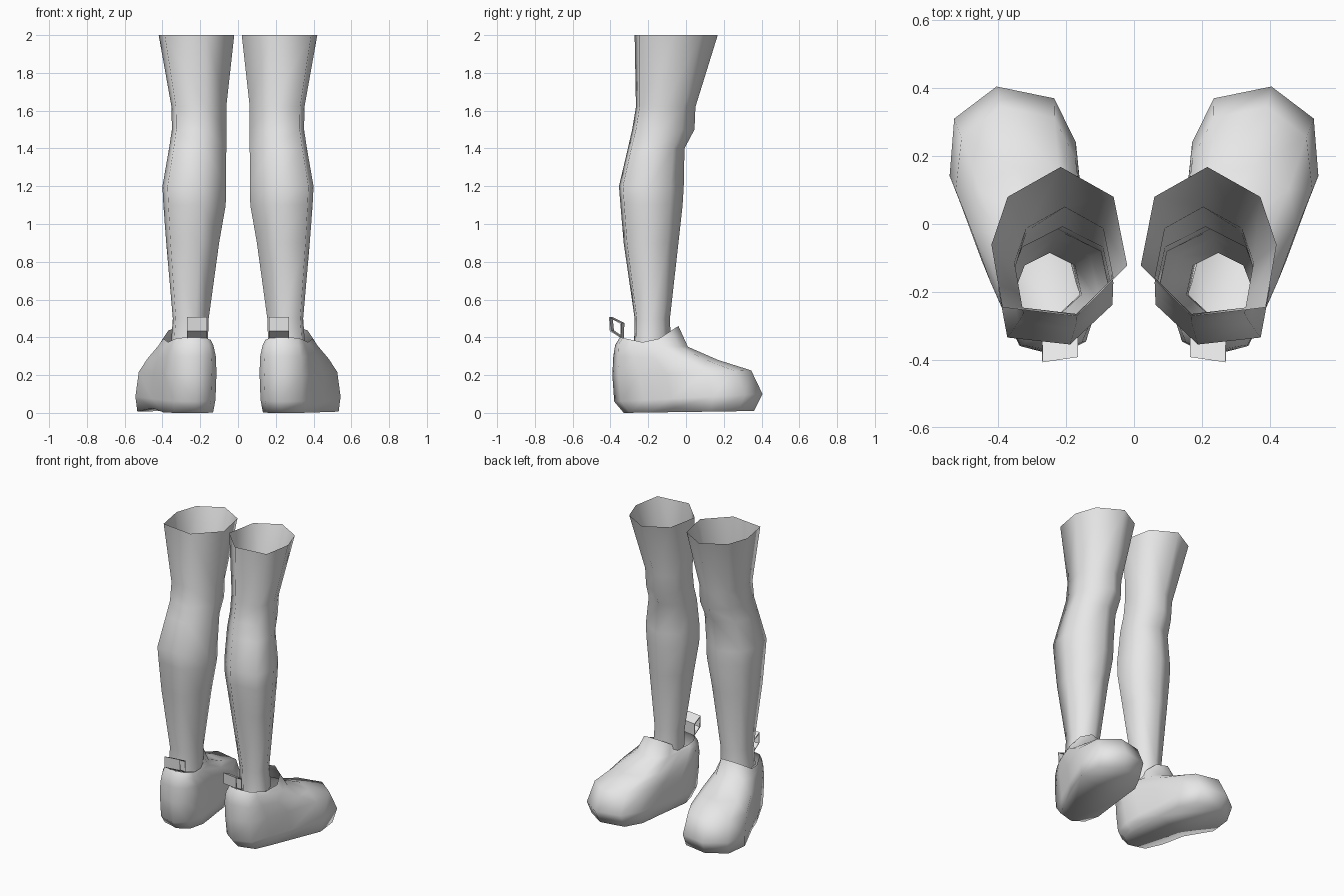
import bpy, bmesh

if "Cube" in bpy.data.objects:
    bpy.data.objects.remove(bpy.data.objects["Cube"])

grey = bpy.data.materials.new("light grey")
grey.diffuse_color = (0.8, 0.8, 0.8, 1)
grey.use_nodes = True
grey.node_tree.nodes["Principled BSDF"].inputs["Base Color"].default_value = grey.diffuse_color


def lerp(a, b, t):
    return a + (b - a) * t


def loft(name, rings, cap=False, smooth=True):
    """Skin a stack of equal rings and mirror it to the other side."""
    bm = bmesh.new()
    rows = [[bm.verts.new(p) for p in r] for r in rings]
    n = len(rows[0])
    for a, b in zip(rows, rows[1:]):
        for i in range(n):
            j = (i + 1) % n
            bm.faces.new((a[i], a[j], b[j], b[i]))
    if cap:
        bm.faces.new(rows[0][::-1])
    for f in bm.faces:
        f.smooth = smooth
    mesh = bpy.data.meshes.new(name)
    bm.to_mesh(mesh)
    bm.free()
    mesh.materials.append(grey)
    ob = bpy.data.objects.new(name, mesh)
    bpy.context.collection.objects.link(ob)
    ob.modifiers.new("mirror", "MIRROR").use_mirror_merge = False
    return ob


# Legs: one seven-sided section fitted to the bounds of each ring
section = [(0.49, 1), (0.1, 0.8), (0, 0.34), (0.37, 0),
           (0.92, 0.06), (1, 0.48), (0.88, 0.8)]
# z, x min, x max, y min, y max
leg_rings = [(0.36, 0.16, 0.355, -0.275, -0.08), (0.5, 0.155, 0.345, -0.272, -0.085),
             (0.9, 0.1, 0.38, -0.33, -0.04), (1.1, 0.065, 0.395, -0.347, -0.018),
             (1.2, 0.064, 0.4, -0.355, -0.012), (1.4, 0.062, 0.365, -0.308, -0.008),
             (1.5, 0.061, 0.35, -0.285, 0.045), (1.62, 0.062, 0.352, -0.265, 0.05),
             (2.0, 0.02, 0.42, -0.272, 0.168)]
loft("legs", [[(lerp(x0, x1, u), lerp(y0, y1, v), z) for u, v in section]
              for z, x0, x1, y0, y1 in leg_rings])

# Shoes: a plan outline, toe turned out, shortened towards the collar
outline = [(0.405, 0.405), (0.235, 0.37), (0.17, 0.24), (0.15, 0.06),
           (0.12, -0.1), (0.115, -0.22), (0.14, -0.33), (0.22, -0.385),
           (0.34, -0.35), (0.395, -0.23), (0.46, -0.08), (0.545, 0.14), (0.53, 0.31)]
# heel y, toe y, heel width, toe width, heel z, toe z
shoe_levels = [(-0.33, 0.36, 0.92, 0.97, 0, 0.01), (-0.38, 0.405, 0.97, 1, 0.06, 0.1),
               (-0.39, 0.345, 1, 0.92, 0.2, 0.225), (-0.385, 0.17, 0.96, 0.78, 0.3, 0.28),
               (-0.375, 0.01, 0.85, 0.58, 0.36, 0.35), (-0.35, -0.04, 0.78, 0.45, 0.4, 0.46)]


def axis(y):
    return 0.305 + 0.2 * y


rings = []
for k, (y0, y1, w0, w1, z0, z1) in enumerate(shoe_levels):
    ring = []
    for bx, by in outline:
        t = (by + 0.385) / 0.79
        y = lerp(y0, y1, t)
        z = lerp(z0, z1, t)
        if k == 0 and 0.3 < t < 0.45:      # raised arch
            z = 0.025
        if k == 5:                          # collar dips, then the tongue rises
            z = lerp(0.4, 0.36, t / 0.6) if t < 0.6 else lerp(0.38, 0.46, (t - 0.6) / 0.4)
        ring.append((axis(y) + (bx - axis(by)) * lerp(w0, w1, t), y, z))
    rings.append(ring)
loft("shoes", rings, cap=True)

# Heel pull tabs: a thin four-sided loop
profile = [(-0.39, 0.505), (-0.33, 0.475), (-0.33, 0.4), (-0.385, 0.435)]
tab = loft("heel_tabs", [[(x, y + dy, z) for y, z in profile]
                         for x, dy in ((0.165, 0.0), (0.27, -0.015))], smooth=False)
solid = tab.modifiers.new("thickness", "SOLIDIFY")
solid.thickness = 0.008
solid.offset = 0

# Consistent outward normals
for ob in list(bpy.context.collection.objects):
    bm = bmesh.new()
    bm.from_mesh(ob.data)
    bmesh.ops.recalc_face_normals(bm, faces=bm.faces)
    bm.to_mesh(ob.data)
    bm.free()
